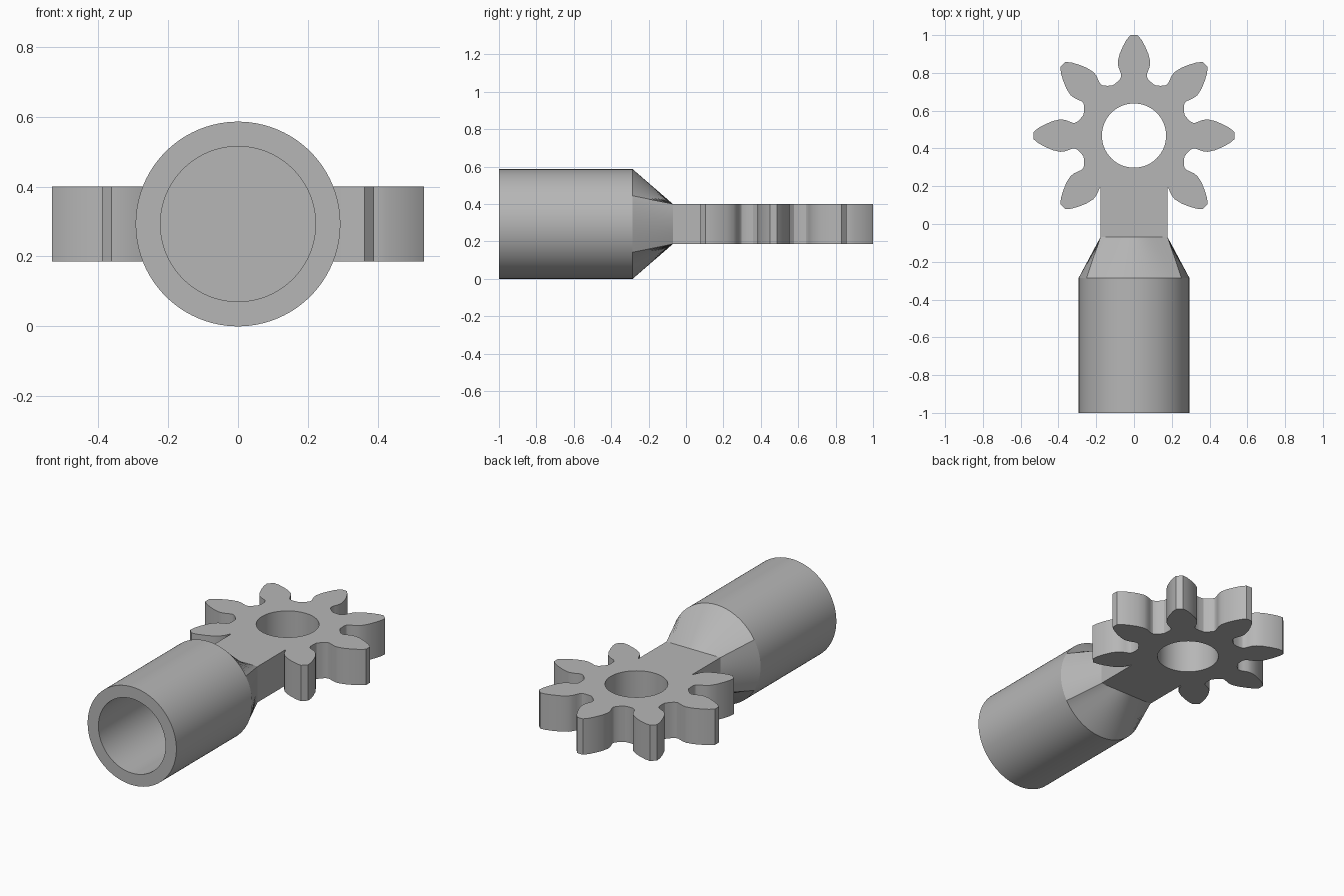
import bpy, bmesh, math
from mathutils import Vector, Matrix

cube = bpy.data.objects.get("Cube")
if cube:
    bpy.data.objects.remove(cube, do_unlink=True)

AXIS_Z = 0.293                 # height of the handle axis
HALF_W, HALF_H = 0.178, 0.107  # flat shank cross-section
GEAR_Y = 0.468                 # gear centre
NECK_Y, SOCKET_Y = -0.07, -0.285
TEETH = 8

grey = bpy.data.materials.new("plain_grey")
grey.use_nodes = True
colour = (0.47, 0.47, 0.47, 1)
grey.diffuse_color = colour
grey.node_tree.nodes["Principled BSDF"].inputs["Base Color"].default_value = colour


def finish(name, bm):
    bmesh.ops.recalc_face_normals(bm, faces=bm.faces)
    mesh = bpy.data.meshes.new(name)
    bm.to_mesh(mesh)
    bm.free()
    mesh.materials.append(grey)
    obj = bpy.data.objects.new(name, mesh)
    bpy.context.collection.objects.link(obj)
    bpy.ops.object.select_all(action='DESELECT')
    obj.select_set(True)
    bpy.context.view_layer.objects.active = obj
    bpy.ops.object.shade_smooth_by_angle(angle=math.radians(25))


# Gear plate with shank: half a tooth flank (sideways, outward), mirrored and repeated
flank = [(0.019, 0.532), (0.040, 0.507), (0.060, 0.470), (0.077, 0.430),
         (0.086, 0.390), (0.083, 0.365), (0.075, 0.343), (0.068, 0.325),
         (0.068, 0.312), (0.0745, 0.299), (0.090, 0.283), (0.1106, 0.267)]
tooth = [Vector((-x, y)) for x, y in reversed(flank)] + [Vector(p) for p in flank[:-1]]

outline = []
for i in range(TEETH):
    turn = Matrix.Rotation(-math.tau * i / TEETH, 2)
    if i == TEETH // 2:        # the shank replaces the front tooth
        end = NECK_Y - GEAR_Y
        outline += [Vector(p) for p in ((HALF_W, -0.277), (HALF_W, end),
                                        (-HALF_W, end), (-HALF_W, -0.277))]
        continue
    outline += [turn @ p for p in tooth]
outline = [p for p in outline if not (p.y < -0.2 and abs(p.x) < HALF_W - 0.001)]

bm = bmesh.new()
hole = [Vector((math.cos(math.tau * i / 64), math.sin(math.tau * i / 64))) * 0.17
        for i in range(64)]
edges = []
for loop in (outline, hole):
    verts = [bm.verts.new((p.x, p.y + GEAR_Y, AXIS_Z - HALF_H)) for p in loop]
    edges += [bm.edges.new((v, verts[i - 1])) for i, v in enumerate(verts)]
bmesh.ops.triangle_fill(bm, edges=edges, use_beauty=True)
bmesh.ops.dissolve_limit(bm, angle_limit=0.01, verts=[], edges=bm.edges[:])
top = bmesh.ops.extrude_face_region(bm, geom=bm.faces[:])["geom"]
bmesh.ops.translate(bm, vec=(0, 0, 2 * HALF_H),
                    verts=[g for g in top if isinstance(g, bmesh.types.BMVert)])
finish("gear_and_shank", bm)

# Socket handle: bore, rim, cylinder, then a loft from circle to the shank rectangle
corner = math.atan2(HALF_H, HALF_W)
angles = []
for start, end, steps in ((-corner, corner, 24), (corner, math.pi - corner, 40),
                          (math.pi - corner, math.pi + corner, 24),
                          (math.pi + corner, math.tau - corner, 40)):
    angles += [start + (end - start) * i / steps for i in range(steps)]


def circle(radius):
    return lambda a: radius


def rectangle(a):
    return 1 / max(abs(math.cos(a)) / HALF_W, abs(math.sin(a)) / HALF_H)


bm = bmesh.new()
rings = []
for y, radius in ((SOCKET_Y, circle(0.222)), (-1, circle(0.222)), (-1, circle(0.293)),
                  (SOCKET_Y, circle(0.293)), (NECK_Y, rectangle)):
    rings.append([bm.verts.new((radius(a) * math.cos(a), y, AXIS_Z + radius(a) * math.sin(a)))
                  for a in angles])
for ra, rb in zip(rings, rings[1:]):
    for i in range(len(angles)):
        bm.faces.new((ra[i - 1], ra[i], rb[i], rb[i - 1]))
bm.faces.new(rings[0])         # bottom of the bore
finish("socket_handle", bm)
